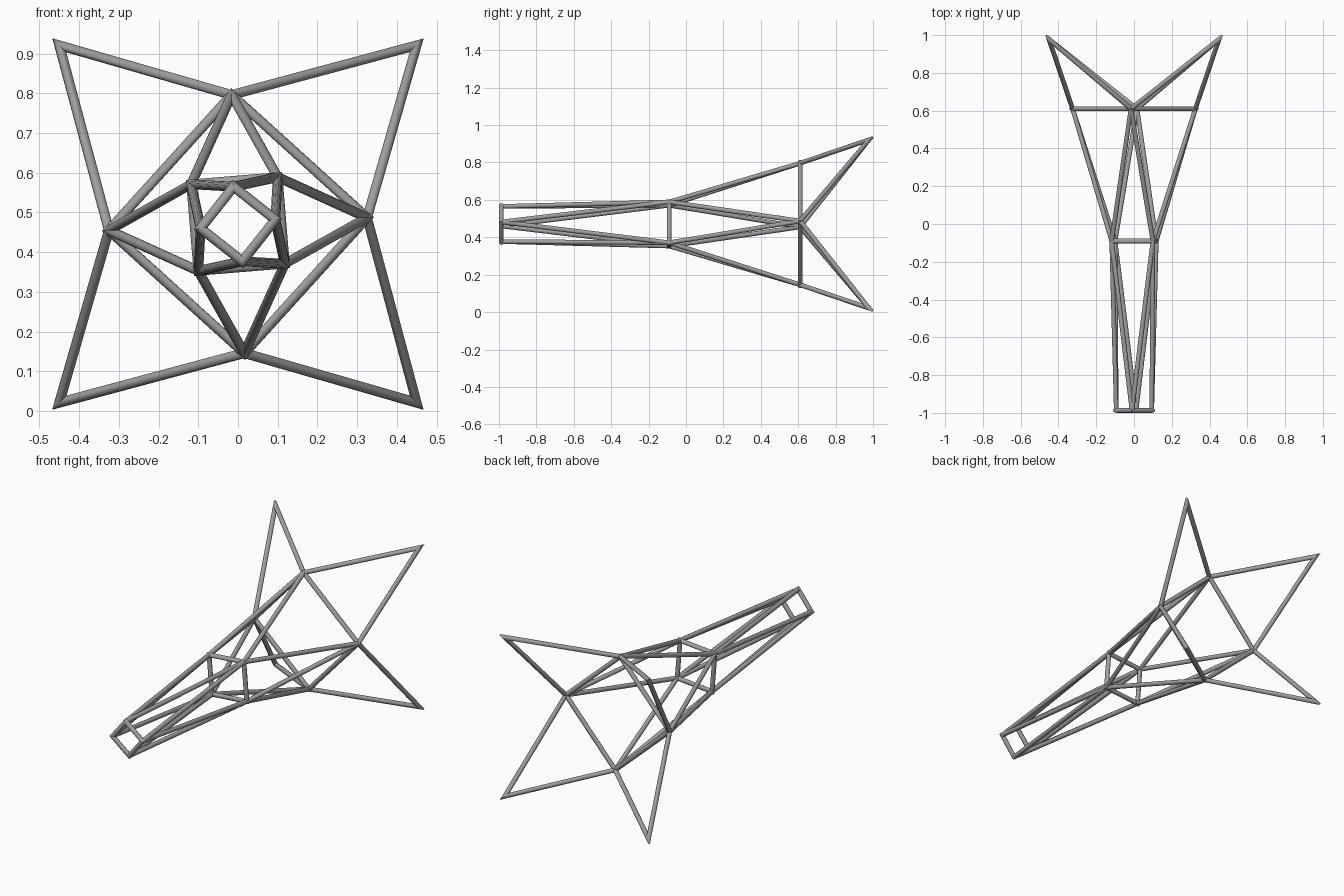
import bpy, bmesh, math
from mathutils import Vector

cube = bpy.data.objects.get("Cube")
if cube:
    bpy.data.objects.remove(cube, do_unlink=True)

RADIUS, SIDES, CENTRE_Z = 0.0125, 12, 0.471

steel = bpy.data.materials.new("steel_grey")
steel.use_nodes = True
steel.diffuse_color = (0.35, 0.35, 0.35, 1)
steel.node_tree.nodes["Principled BSDF"].inputs["Base Color"].default_value = (0.35, 0.35, 0.35, 1)


def ring_nodes(x, z, y):
    """Four nodes in quarter-turn symmetry about the long axis."""
    nodes = []
    for _ in range(4):
        nodes.append(Vector((x, y, CENTRE_Z + z)))
        x, z = -z, x
    return nodes


def add_tube(bm, a, b, cut_a=None, cut_b=None):
    """Round tube from a to b, each end trimmed by a plane through its node."""
    d = (b - a).normalized()
    u = d.orthogonal().normalized()
    v = d.cross(u)
    ends = []
    for node, cut in ((a, cut_a or d), (b, cut_b or d)):
        loop = []
        for i in range(SIDES):
            t = math.tau * i / SIDES
            o = RADIUS * (math.cos(t) * u + math.sin(t) * v)
            loop.append(bm.verts.new(node + o - d * (o.dot(cut) / d.dot(cut))))
        ends.append(loop)
    for i in range(SIDES):
        j = (i + 1) % SIDES
        bm.faces.new((ends[0][i], ends[0][j], ends[1][j], ends[1][i]))
    bm.faces.new(ends[0][::-1])
    bm.faces.new(ends[1])


def finish(name, bm):
    bmesh.ops.recalc_face_normals(bm, faces=bm.faces)
    mesh = bpy.data.meshes.new(name)
    bm.to_mesh(mesh)
    bm.free()
    mesh.materials.append(steel)
    obj = bpy.data.objects.new(name, mesh)
    bpy.context.collection.objects.link(obj)
    bpy.ops.object.select_all(action='DESELECT')
    obj.select_set(True)
    bpy.context.view_layer.objects.active = obj
    bpy.ops.object.shade_smooth_by_angle(angle=math.radians(40))


def mitred_loop(name, pts):
    """Closed tube frame with mitred corners."""
    bm = bmesh.new()
    n = len(pts)
    dirs = [(pts[(i + 1) % n] - pts[i]).normalized() for i in range(n)]
    cuts = [(dirs[i - 1] + dirs[i]).normalized() for i in range(n)]
    for i in range(n):
        j = (i + 1) % n
        add_tube(bm, pts[i], pts[j], cuts[i], cuts[j])
    finish(name, bm)


def zigzag_struts(name, diamond, square):
    """Each diamond node runs to the two nearest square nodes."""
    bm = bmesh.new()
    for k in range(4):
        for m in (k, (k + 1) % 4):
            add_tube(bm, diamond[k], square[m])
    finish(name, bm)


front = ring_nodes(-0.011, 0.094, -0.987)
middle = ring_nodes(0.10, 0.118, -0.09)
rear = ring_nodes(-0.016, 0.325, 0.61)
tips = ring_nodes(0.45, 0.45, 0.978)

# Cross frames
mitred_loop("front_frame", front)
mitred_loop("middle_frame", middle)
mitred_loop("rear_frame", rear)

# Lengthwise struts
zigzag_struts("front_struts", front, middle)
zigzag_struts("rear_struts", rear, middle)

# Four flared points at the back
mitred_loop("tail_points", [p for pair in zip(tips, rear) for p in pair])
